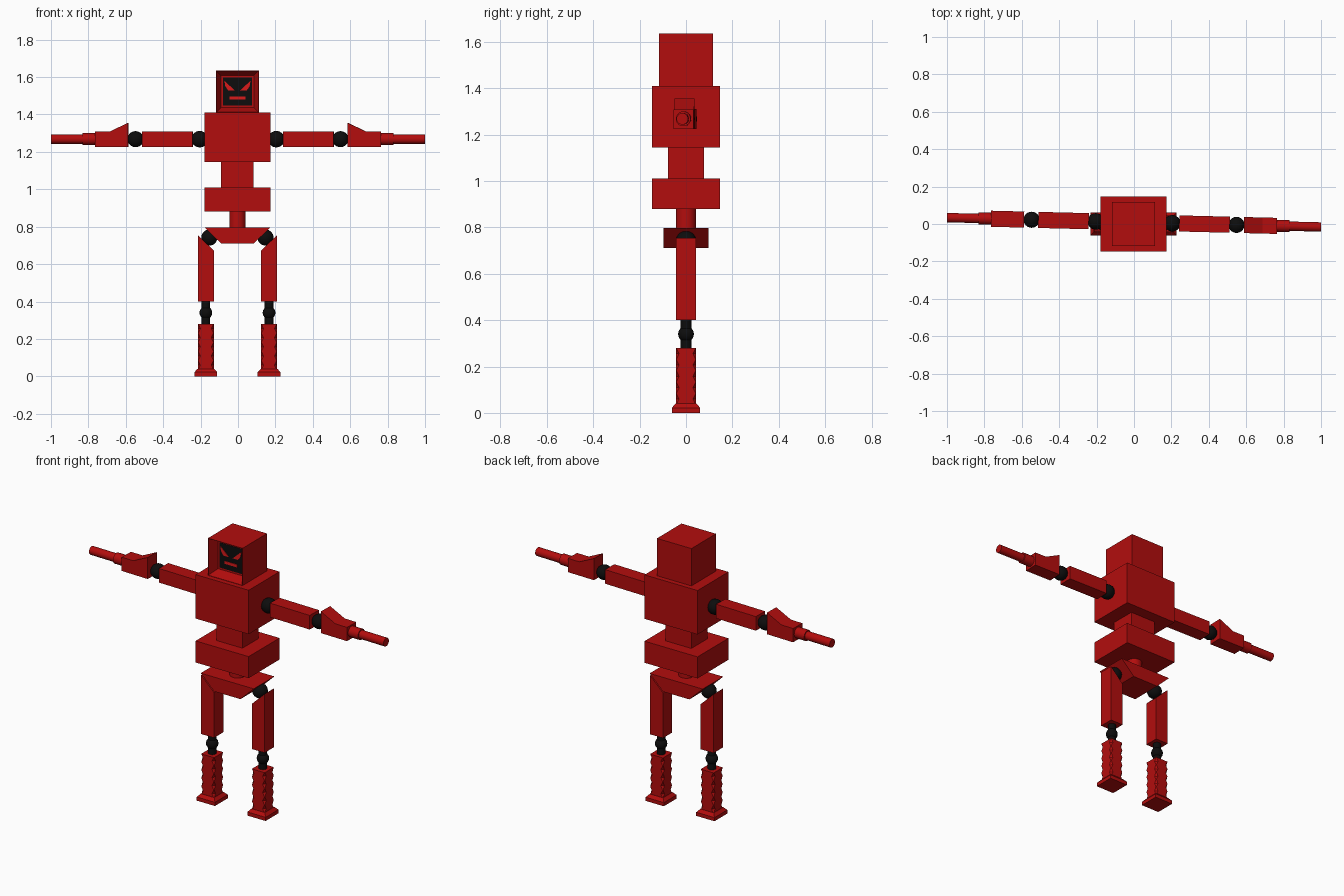
import bpy, bmesh, math
from mathutils import Matrix, Vector

if "Cube" in bpy.data.objects:
    bpy.data.objects.remove(bpy.data.objects["Cube"])


def material(name, rgb):
    m = bpy.data.materials.new(name)
    m.diffuse_color = (*rgb, 1)
    m.use_nodes = True
    m.node_tree.nodes["Principled BSDF"].inputs["Base Color"].default_value = m.diffuse_color
    return m


RED = material("red", (0.45, 0.004, 0.004))
BRIGHT = material("bright_red", (0.7, 0.01, 0.01))
BLACK = material("black", (0.004, 0.004, 0.004))
ARM_TURN = Matrix.Translation((0, 0.009, 0)) @ Matrix.Rotation(-0.025, 4, 'Z')
CX = -0.003   # body centre line


def finish(name, bm, mat, turn=None, smooth=False):
    bmesh.ops.recalc_face_normals(bm, faces=bm.faces[:])
    if turn:
        bmesh.ops.transform(bm, matrix=turn, verts=bm.verts[:])
    for f in bm.faces:
        f.smooth = smooth and len(f.verts) <= 4
    me = bpy.data.meshes.new(name)
    bm.to_mesh(me)
    bm.free()
    ob = bpy.data.objects.new(name, me)
    bpy.context.collection.objects.link(ob)
    me.materials.append(mat)
    return ob


def box_bm(x0, x1, y0, y1, z0, z1):
    bm = bmesh.new()
    bmesh.ops.create_cube(bm, size=1)
    for v in bm.verts:
        v.co = Vector(((x0 + x1) / 2 + v.co.x * (x1 - x0),
                       (y0 + y1) / 2 + v.co.y * (y1 - y0),
                       (z0 + z1) / 2 + v.co.z * (z1 - z0)))
    return bm


def box(name, *dims, mat=RED, turn=None):
    return finish(name, box_bm(*dims), mat, turn)


def ball(name, c, r, turn=None):
    bm = bmesh.new()
    bmesh.ops.create_uvsphere(bm, u_segments=24, v_segments=14, radius=r,
                              matrix=Matrix.Translation(c))
    return finish(name, bm, BLACK, turn, True)


def rod(name, a, b, r, mat=RED, turn=None, sides=24):
    a, b = Vector(a), Vector(b)
    rot = (b - a).to_track_quat('Z', 'Y').to_matrix().to_4x4()
    bm = bmesh.new()
    bmesh.ops.create_cone(bm, cap_ends=True, segments=sides, radius1=r, radius2=r,
                          depth=(b - a).length,
                          matrix=Matrix.Translation((a + b) / 2) @ rot)
    return finish(name, bm, mat, turn, True)


def slab(name, profile, half, yc=0, mat=RED, turn=None):
    """Extrude an x-z profile along y."""
    bm = bmesh.new()
    f = bm.faces.new([bm.verts.new((x, yc - half, z)) for x, z in profile])
    ext = bmesh.ops.extrude_face_region(bm, geom=[f])["geom"]
    for v in ext:
        if isinstance(v, bmesh.types.BMVert):
            v.co.y += 2 * half
    return finish(name, bm, mat, turn)


def loft(name, rings, mat=RED):
    bm = bmesh.new()
    loops = [[bm.verts.new(p) for p in ring] for ring in rings]
    n = len(loops[0])
    for lo, hi in zip(loops, loops[1:]):
        for i in range(n):
            bm.faces.new((lo[i], lo[(i + 1) % n], hi[(i + 1) % n], hi[i]))
    bm.faces.new(loops[0])
    bm.faces.new(loops[-1])
    return finish(name, bm, mat)


def square(cx, h, z, cut=0, hy=None):
    """Square ring, corners clipped by cut."""
    hy = hy or h
    if not cut:
        return [(cx + a * h, b * hy, z) for a, b in ((1, 1), (-1, 1), (-1, -1), (1, -1))]
    c = cut
    return [(cx + x, y, z) for x, y in (
        (h, hy - c), (h - c, hy), (c - h, hy), (-h, hy - c),
        (-h, c - hy), (c - h, -hy), (h - c, -hy), (h, c - hy))]


# head with recessed front
bm = box_bm(CX - 0.115, CX + 0.115, -0.117, 0.117, 1.41, 1.635)
front = min(bm.faces, key=lambda f: f.calc_center_median().y)
bmesh.ops.inset_region(bm, faces=[front], thickness=0.003)
bmesh.ops.inset_region(bm, faces=[front], thickness=0.034)
for v in front.verts:
    v.co.y += 0.057
finish("head", bm, RED)

# face panel, eyes and mouth
box("face_panel", CX - 0.078, CX + 0.078, -0.062, -0.058, 1.447, 1.598, mat=BLACK)
for s, side in ((-1, "left"), (1, "right")):
    eye = [(CX + s * x, z) for x, z in
           ((0.07, 1.58), (0.012, 1.527), (0.048, 1.527), (0.065, 1.55))]
    slab(side + "_eye", eye, 0.002, -0.063, BRIGHT)
box("mouth", CX - 0.043, CX + 0.043, -0.065, -0.061, 1.48, 1.497, mat=BRIGHT)

# trunk
box("chest", CX - 0.177, CX + 0.177, -0.147, 0.147, 1.145, 1.41)
box("waist", CX - 0.087, CX + 0.087, -0.077, 0.077, 1.01, 1.145)
box("hips", CX - 0.177, CX + 0.177, -0.147, 0.147, 0.88, 1.01)
rod("spine_post", (CX, 0, 0.79), (CX, 0, 0.885), 0.043)
slab("pelvis", [(CX - 0.177, 0.797), (CX - 0.088, 0.711),
                (CX + 0.088, 0.711), (CX + 0.177, 0.797)], 0.098)

for s, side in ((-1, "left_"), (1, "right_")):
    # arm
    az, T = 1.268, ARM_TURN
    ball(side + "shoulder_joint", (s * 0.205, 0, az), 0.044, T)
    xs = sorted((s * 0.242, s * 0.512))
    box(side + "upper_arm", *xs, -0.043, 0.043, 1.225, 1.31, turn=T)
    ball(side + "elbow_joint", (s * 0.548, 0, az), 0.043, T)
    slab(side + "forearm", [(s * x, z) for x, z in (
        (0.588, 1.225), (0.765, 1.225), (0.765, 1.308),
        (0.687, 1.308), (0.588, 1.355))], 0.043, turn=T)
    rod(side + "cuff", (s * 0.76, 0, az), (s * 0.832, 0, az), 0.032, turn=T)
    rod(side + "hand", (s * 0.83, 0, az), (s * 1.0, 0, az), 0.025, turn=T)

    # leg
    lx = CX + s * 0.169
    ball(side + "hip_joint", (CX + s * 0.15, 0, 0.742), 0.043)
    slab(side + "thigh", [(lx - s * 0.043, 0.40), (lx + s * 0.043, 0.40),
                          (lx + s * 0.043, 0.755), (lx - s * 0.043, 0.672)], 0.044)
    rod(side + "knee_rod", (lx, 0, 0.275), (lx, 0, 0.405), 0.023, BLACK)
    ball(side + "knee_joint", (lx, 0, 0.34), 0.034)
    # shin with notched corners
    rings = [square(lx, 0.043, 0.035 + 0.245 * i / 10, 0.014 if i % 2 else 0.002, 0.044)
             for i in range(11)]
    loft(side + "shin", rings)
    loft(side + "foot", [square(lx, 0.061, 0), square(lx, 0.061, 0.022),
                         square(lx, 0.045, 0.04)])
